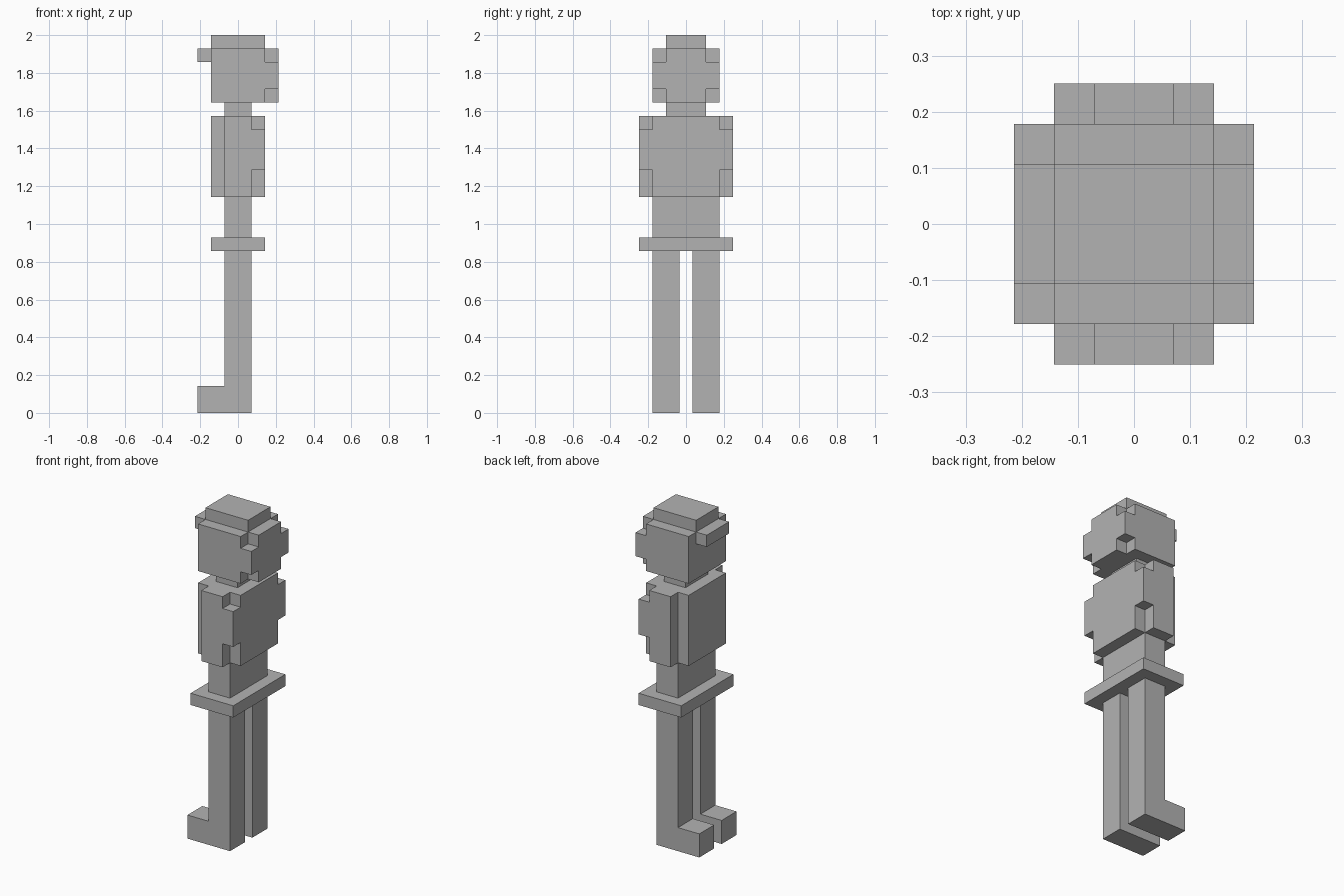
import bpy
import bmesh
from mathutils import Vector

U = 2 / 28  # one block; the figure is 28 blocks tall

cube = bpy.data.objects.get("Cube")
if cube:
    bpy.data.objects.remove(cube, do_unlink=True)

grey = bpy.data.materials.new("plain_grey")
grey.use_nodes = True
grey.diffuse_color = (0.45, 0.45, 0.45, 1)
grey.node_tree.nodes["Principled BSDF"].inputs["Base Color"].default_value = grey.diffuse_color


def prism(name, profile, start, end, along):
    """Extrude a (side, height) outline along x or y, in block units."""
    bm = bmesh.new()
    place = (lambda s, h: (start, s, h)) if along == "x" else (lambda s, h: (s, start, h))
    step = Vector((end - start, 0, 0)) if along == "x" else Vector((0, end - start, 0))
    face = bm.faces.new([bm.verts.new(place(s, h)) for s, h in profile])
    solid = bmesh.ops.extrude_face_region(bm, geom=[face])
    bmesh.ops.translate(bm, vec=step, verts=[v for v in solid["geom"] if isinstance(v, bmesh.types.BMVert)])
    bmesh.ops.scale(bm, vec=(U, U, U), verts=bm.verts)
    bmesh.ops.recalc_face_normals(bm, faces=bm.faces)
    mesh = bpy.data.meshes.new(name)
    bm.to_mesh(mesh)
    bm.free()
    mesh.materials.append(grey)
    obj = bpy.data.objects.new(name, mesh)
    bpy.context.collection.objects.link(obj)
    return obj


def box(name, x0, x1, half_y, z0, z1):
    """Block centred on y = 0."""
    outline = [(-half_y, z0), (half_y, z0), (half_y, z1), (-half_y, z1)]
    return prism(name, outline, x0, x1, "x")


def notched_plate(name, x0, x1, half_y, z0, z1, low, high):
    """Plate facing x whose four corners are cut back by one block."""
    inner = half_y - 1
    right = [(inner, z0), (inner, low), (half_y, low), (half_y, high), (inner, high), (inner, z1)]
    left = [(-y, z) for y, z in reversed(right)]
    return prism(name, right + left, x0, x1, "x")


def fuse(base, *parts):
    """Union the parts into the base and drop seams on flat faces."""
    bpy.context.view_layer.objects.active = base
    for part in parts:
        mod = base.modifiers.new("union", "BOOLEAN")
        mod.operation = "UNION"
        mod.solver = "EXACT"
        mod.object = part
        bpy.ops.object.modifier_apply(modifier=mod.name)
        bpy.data.objects.remove(part, do_unlink=True)
    bm = bmesh.new()
    bm.from_mesh(base.data)
    bmesh.ops.dissolve_limit(bm, angle_limit=0.02, verts=bm.verts, edges=bm.edges)
    bm.to_mesh(base.data)
    bm.free()


# Legs with feet, one outline on both sides
leg = [(-3, 0), (1, 0), (1, 12), (-1, 12), (-1, 2), (-3, 2)]
for name, y0, y1 in (("right_leg", -2.5, -0.5), ("left_leg", 0.5, 2.5)):
    prism(name, leg, y0, y1, "y")

# Hips and waist
box("belt", -2, 2, 3.5, 12, 13)
box("waist", -1, 1, 2.5, 13, 16)

# Torso: wide core, narrow plate on one side, notched plate on the other
fuse(box("torso", -1, 1, 3.5, 16, 22),
     box("narrow_plate", -2, -1, 2.5, 16, 22),
     notched_plate("chest_plate", 1, 2, 3.5, 16, 22, 18, 21))

box("neck", -1, 1, 1.5, 22, 23)

# Head with notched plate, brim nub and raised cap
fuse(box("head", -2, 2, 2.5, 23, 27),
     notched_plate("head_plate", 2, 3, 2.5, 23, 27, 24, 26))
box("brim", -3, -2, 1.5, 26, 27)
box("cap", -2, 2, 1.5, 27, 28)
